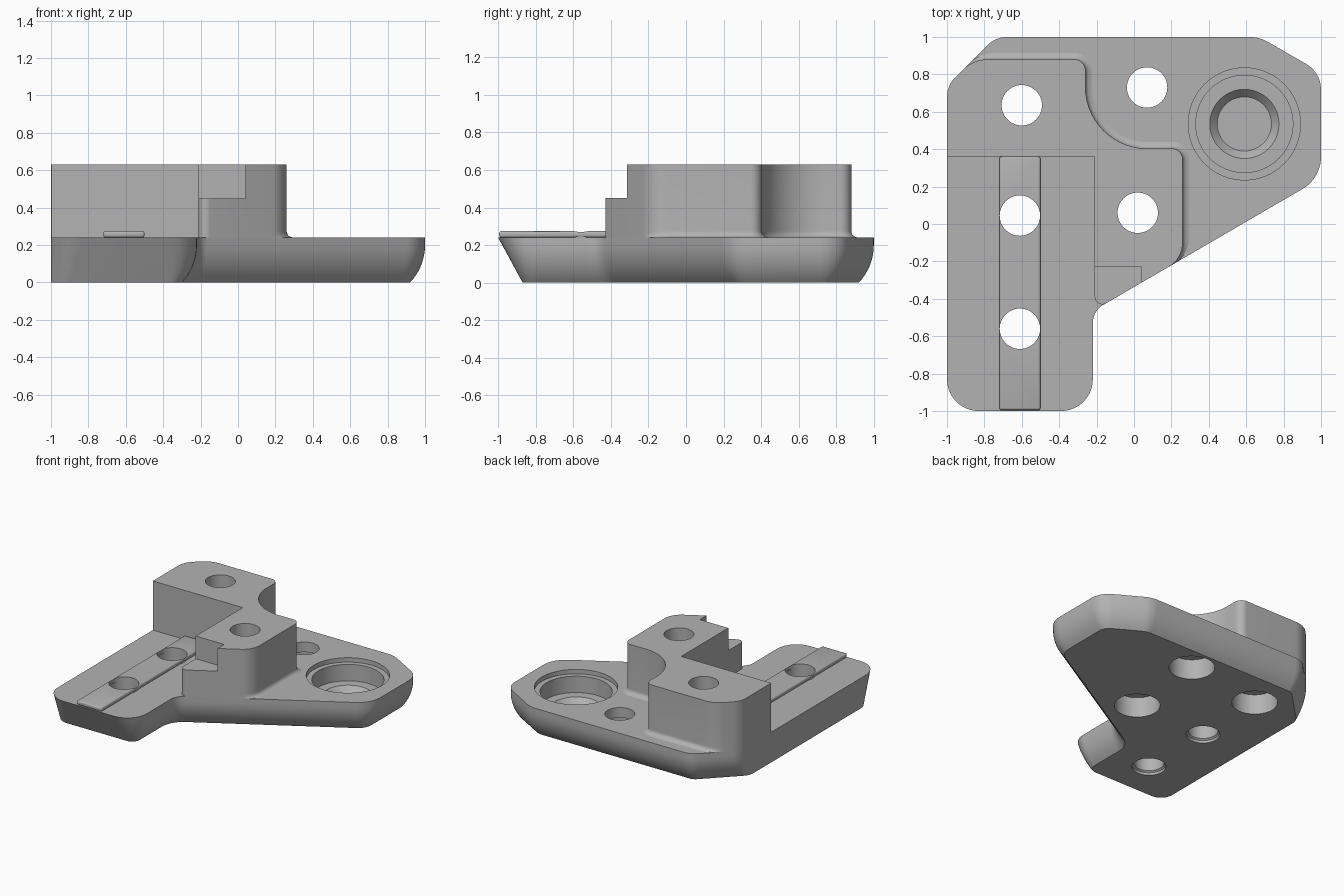
import bpy, bmesh, math
from mathutils import Vector, Matrix

if "Cube" in bpy.data.objects:
    bpy.data.objects.remove(bpy.data.objects["Cube"])

grey = bpy.data.materials.new("machined grey")
COLOUR = (0.45, 0.45, 0.45, 1)
grey.use_nodes = True
grey.diffuse_color = COLOUR
grey.node_tree.nodes["Principled BSDF"].inputs["Base Color"].default_value = COLOUR


def make_object(name, bm):
    bmesh.ops.recalc_face_normals(bm, faces=bm.faces)
    mesh = bpy.data.meshes.new(name)
    bm.to_mesh(mesh)
    bm.free()
    mesh.materials.append(grey)
    obj = bpy.data.objects.new(name, mesh)
    bpy.context.collection.objects.link(obj)
    return obj


def rounded_outline(corners, radii, insets, steps=10):
    """Counter-clockwise outline with each edge moved inward and each corner rounded."""
    pts = [Vector(c) for c in corners]
    n = len(pts)
    dirs = [(pts[(i + 1) % n] - pts[i]).normalized() for i in range(n)]
    norms = [Vector((-d.y, d.x)) for d in dirs]
    out = []
    for i in range(n):
        n0, n1, i0, i1 = norms[i - 1], norms[i], insets[i - 1], insets[i]
        det = n0.x * n1.y - n0.y * n1.x
        p = pts[i] + Vector((i0 * n1.y - i1 * n0.y, n0.x * i1 - n1.x * i0)) / det
        turn = math.atan2(det, n0.dot(n1))
        side = math.copysign(1, turn)
        r = max(radii[i] - side * (i0 + i1) / 2, 0.004)
        centre = p - dirs[i - 1] * r * math.tan(abs(turn) / 2) + n0 * r * side
        for k in range(steps + 1):
            out.append(centre + Matrix.Rotation(turn * k / steps, 2) @ (-n0 * side * r))
    return out


def loft(name, layers):
    """Skin a stack of (outline, height) layers and cap both ends."""
    bm = bmesh.new()
    rings = [[bm.verts.new((p.x, p.y, z)) for p in outline] for outline, z in layers]
    for a, b in zip(rings, rings[1:]):
        for i in range(len(a)):
            bm.faces.new((a[i - 1], a[i], b[i], b[i - 1]))
    bm.faces.new(rings[0])
    bm.faces.new(rings[-1])
    return make_object(name, bm)


def box(name, low, high):
    bm = bmesh.new()
    bmesh.ops.create_cube(bm, size=1)
    for v in bm.verts:
        v.co = [(a + b) / 2 + c * (b - a) for a, b, c in zip(low, high, v.co)]
    return make_object(name, bm)


def round_cutter(x, y, profile, steps=48):
    """Stack of circles given as (radius, height) pairs."""
    layers = []
    for r, z in profile:
        ring = [Vector((x + r * math.cos(math.tau * k / steps), y + r * math.sin(math.tau * k / steps)))
                for k in range(steps)]
        layers.append((ring, z))
    cutter = loft("cutter", layers)
    cutter.hide_render = True
    return cutter


def apply_modifier(obj, kind, **settings):
    mod = obj.modifiers.new(kind.lower(), kind)
    for key, value in settings.items():
        setattr(mod, key, value)
    bpy.context.view_layer.objects.active = obj
    bpy.ops.object.modifier_apply(modifier=mod.name)


def cut(obj, cutter):
    apply_modifier(obj, "BOOLEAN", operation="DIFFERENCE", solver="EXACT", object=cutter)


PLATE_TOP, BLOCK_TOP = 0.24, 0.63

# Base plate: rounded underside, sloped arm end, straight left wall
plate_corners = [(-1, -1), (-.22, -1), (-.22, -.465), (1, .245), (1, .81), (.67, 1), (-.74, 1), (-1, .74)]
plate_radii = [.17, .17, .11, .2, .16, .2, .15, .15]
layers = []
for k in range(13):
    z = PLATE_TOP * k / 12
    drop = max(0.2 - z, 0)
    curve = 0.29 - math.sqrt(0.29 ** 2 - drop ** 2)
    slope = 0.13 * (1 - z / PLATE_TOP)
    insets = [slope] + [curve] * 6 + [0]
    layers.append((rounded_outline(plate_corners, plate_radii, insets), z))
base_plate = loft("base_plate", layers)

# Raised block with a small fillet around part of its foot
block_corners = [(-1, .36), (-.21, .36), (-.21, -.459), (.26, -.186), (.26, .405),
                 (-.26, .4), (-.26, .88), (-.86, .88), (-1, .74)]
block_radii = [.004, .004, .04, .15, .06, .33, .06, .19, .15]
layers = []
for k in range(7):
    t = 1 - k / 6
    flare = -0.035 * (1 - math.sqrt(1 - t * t)) if t < 1 else -0.035
    insets = [0] * 3 + [flare] * 4 + [0] * 2
    layers.append((rounded_outline(block_corners, block_radii, insets, 14), PLATE_TOP + 0.035 * (1 - t)))
layers.append((rounded_outline(block_corners, block_radii, [0] * 9, 14), BLOCK_TOP))
raised_block = loft("raised_block", layers)

# Step notched out of the block's front corner
notch = box("cutter", (-.4, -.7, .45), (.04, -.23, 1))
cut(raised_block, notch)

# Guide rail along the arm
rail = box("guide_rail", (-.72, -.995, PLATE_TOP), (-.5, .36, .275))
apply_modifier(rail, "BEVEL", width=0.012, segments=3)

# Through holes: wide counterbores from below, or a slight lead-in on the arm
HOLE = 0.108
cutters = [notch]
for x, y in [(-.6, .635), (.07, .73), (.02, .06)]:
    cutters.append(round_cutter(x, y, [(.165, -.1), (.165, .16), (HOLE, .16), (HOLE, 1)]))
for x, y in [(-.61, .045), (-.61, -.56)]:
    cutters.append(round_cutter(x, y, [(.122, -.1), (.122, .02), (HOLE, .03), (HOLE, 1)]))
for cutter in cutters[1:]:
    cut(base_plate, cutter)
for cutter in (cutters[1], cutters[3]):
    cut(raised_block, cutter)
for cutter in cutters[4:]:
    cut(rail, cutter)

# Blind stepped pocket with a conical bottom
pocket = round_cutter(.59, .535, [(.145, .03), (.185, .075), (.26, .075), (.26, .205), (.3, .205), (.3, 1)])
cut(base_plate, pocket)
cutters.append(pocket)

for cutter in cutters:
    bpy.data.objects.remove(cutter)

# Smooth the rounded surfaces, keep the edges crisp
bpy.ops.object.select_all(action="DESELECT")
for obj in (base_plate, raised_block, rail):
    obj.select_set(True)
bpy.context.view_layer.objects.active = base_plate
bpy.ops.object.shade_smooth_by_angle(angle=math.radians(30))
